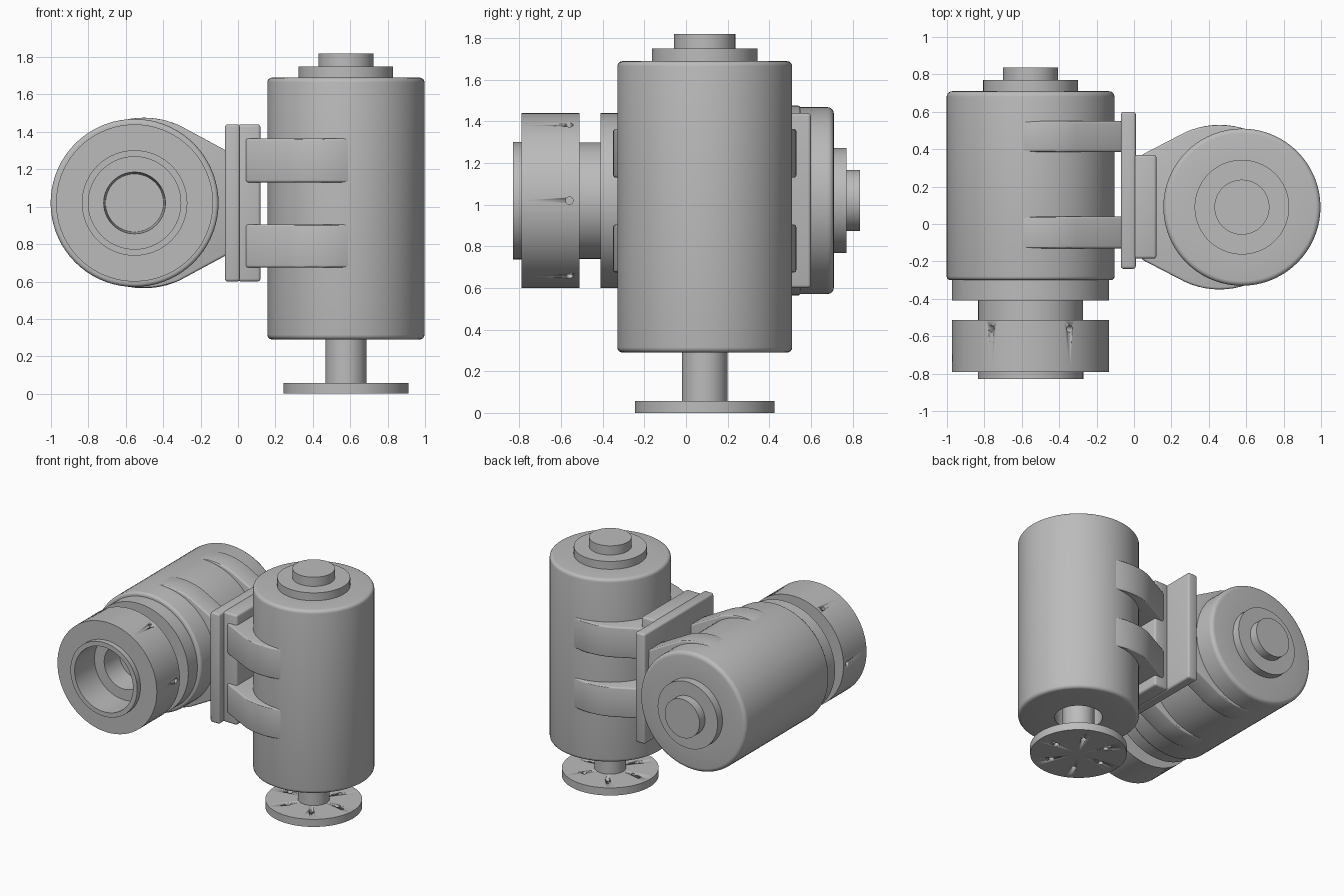
import bpy, bmesh
from math import sin, cos, pi, radians
from mathutils import Matrix, Vector

cube = bpy.data.objects.get("Cube")
if cube:
    bpy.data.objects.remove(cube, do_unlink=True)

grey = bpy.data.materials.new("machined_grey")
grey.use_nodes = True
grey.diffuse_color = (0.5, 0.5, 0.5, 1)
grey.node_tree.nodes["Principled BSDF"].inputs["Base Color"].default_value = (0.5, 0.5, 0.5, 1)

VERTICAL = Matrix.Translation((0.577, 0.09, 0))
# Local z of the horizontal drive runs along +y, local x stays x
HORIZONTAL = Matrix.Translation((-0.553, 0, 1.02)) @ Matrix.Rotation(-pi / 2, 4, "X")


def finish(name, bm, bevel=0):
    bmesh.ops.recalc_face_normals(bm, faces=bm.faces)
    mesh = bpy.data.meshes.new(name)
    bm.to_mesh(mesh)
    bm.free()
    obj = bpy.data.objects.new(name, mesh)
    bpy.context.collection.objects.link(obj)
    mesh.materials.append(grey)
    bpy.ops.object.select_all(action="DESELECT")
    obj.select_set(True)
    bpy.context.view_layer.objects.active = obj
    if bevel:
        mod = obj.modifiers.new("rounded_edges", "BEVEL")
        mod.width, mod.segments, mod.limit_method = bevel, 3, "ANGLE"
        mod.angle_limit = radians(40)
        bpy.ops.object.modifier_apply(modifier=mod.name)
    bpy.ops.object.shade_smooth_by_angle(angle=radians(30))
    return obj


def lathe(name, profile, place, steps=72):
    """Turn (radius, height) points about local z; zero radius closes an end."""
    bm = bmesh.new()
    verts = [bm.verts.new((r, 0, h)) for r, h in profile]
    edges = [bm.edges.new(pair) for pair in zip(verts, verts[1:])]
    bmesh.ops.spin(bm, geom=verts + edges, cent=(0, 0, 0), axis=(0, 0, 1),
                   angle=2 * pi, steps=steps, use_duplicate=False)
    bmesh.ops.remove_doubles(bm, verts=bm.verts, dist=0.0002)
    bm.transform(place)
    return finish(name, bm)


def fillet(radius, height, size, top):
    """Quarter-round corner points, listed bottom to top."""
    angles = [i * pi / 8 for i in range(5)]
    if top:
        return [(radius - size + size * cos(a), height - size + size * sin(a)) for a in angles]
    return [(radius - size + size * sin(a), height + size - size * cos(a)) for a in angles]


def box(name, low, high, bevel):
    low, high = Vector(low), Vector(high)
    bm = bmesh.new()
    bmesh.ops.create_cube(bm, size=1)
    bm.transform(Matrix.Translation((low + high) / 2) @ Matrix.Diagonal((*(high - low), 1)))
    return finish(name, bm, bevel)


def strap(name, centre, radius, foot_x, foot_half, low, high, place):
    """Clamp outline: a circle joined by tangents to a flat foot, extruded along z."""
    bm = bmesh.new()
    points = [(centre + radius * cos(i * pi / 36), radius * sin(i * pi / 36)) for i in range(72)]
    points += [(foot_x, -foot_half), (foot_x, foot_half)]
    for h in (low, high):
        for x, y in points:
            bm.verts.new((x, y, h))
    hull = bmesh.ops.convex_hull(bm, input=bm.verts)
    loose = set(hull["geom_interior"]) | set(hull["geom_unused"])
    bmesh.ops.delete(bm, geom=[v for v in loose if isinstance(v, bmesh.types.BMVert)], context="VERTS")
    bmesh.ops.dissolve_limit(bm, angle_limit=radians(1), verts=bm.verts, edges=bm.edges)
    bm.transform(place)
    return finish(name, bm, 0.012)


def drill(target, cutters):
    """Cut one mesh of several pegs out of the target."""
    bm = bmesh.new()
    for place, radius, depth in cutters:
        bmesh.ops.create_cone(bm, cap_ends=True, segments=16, radius1=radius,
                              radius2=radius, depth=depth, matrix=place)
    pegs = finish("hole_cutter", bm)
    pegs.hide_render = True
    mod = target.modifiers.new("holes", "BOOLEAN")
    mod.operation, mod.object, mod.solver = "DIFFERENCE", pegs, "EXACT"
    bpy.context.view_layer.objects.active = target
    bpy.ops.object.modifier_apply(modifier=mod.name)
    bpy.data.objects.remove(pegs, do_unlink=True)


# Upright drive: housing with stepped cap and an open recess below
lathe("upright_housing",
      [(0, 0.6), (0.165, 0.6), (0.165, 0.29)] + fillet(0.42, 0.29, 0.025, False)
      + fillet(0.42, 1.69, 0.025, True)
      + [(0.253, 1.69), (0.253, 1.75), (0.147, 1.75), (0.147, 1.82), (0, 1.82)], VERTICAL)
lathe("output_shaft", [(0, 0.05), (0.11, 0.05), (0.11, 0.61), (0, 0.61)], VERTICAL)

# Drilled output flange
flange = lathe("output_flange", [(0, 0), (0.335, 0), (0.335, 0.058), (0, 0.058)], VERTICAL)
drill(flange, [(VERTICAL @ Matrix.Rotation(i * pi / 3, 4, "Z") @ Matrix.Translation((0.2, 0, 0.03)),
                0.02, 0.2) for i in range(6)])

# Horizontal drive: housing with the same stepped cap at the back
lathe("horizontal_housing",
      [(0, -0.3)] + fillet(0.449, -0.3, 0.02, False) + fillet(0.449, 0.71, 0.03, True)
      + [(0.253, 0.71), (0.253, 0.77), (0.147, 0.77), (0.147, 0.836), (0, 0.836)], HORIZONTAL)

# Grooved neck and hollow socket at the front
lathe("housing_neck", [(0, -0.41), (0.42, -0.41), (0.42, -0.29), (0, -0.29)], HORIZONTAL)
socket = lathe("front_socket",
               [(0, -0.42), (0.155, -0.42), (0.165, -0.59), (0.247, -0.59), (0.247, -0.83),
                (0.282, -0.83), (0.282, -0.79), (0.42, -0.79), (0.42, -0.512),
                (0.28, -0.512), (0.28, -0.4), (0, -0.4)], HORIZONTAL)
drill(socket, [(HORIZONTAL @ Matrix.Rotation(i * pi / 3, 4, "Z") @ Matrix.Translation((0.41, 0, -0.56))
                @ Matrix.Rotation(pi / 2, 4, "Y"), 0.018, 0.1) for i in range(6)])

# Two mounting plates bolted back to back between the drives
box("wide_mounting_plate", (-0.07, -0.24, 0.6), (0.01, 0.6, 1.44), 0.015)
box("narrow_mounting_plate", (0.0, -0.185, 0.6), (0.12, 0.37, 1.44), 0.015)

# Clamp straps, two on each drive
for label, low, high in (("lower", 0.675, 0.905), ("upper", 1.13, 1.365)):
    strap(label + "_upright_strap", -0.12, 0.44, -0.535, 0.28, low, high, VERTICAL)
for label, low, high in (("front", -0.13, 0.04), ("back", 0.385, 0.55)):
    strap(label + "_horizontal_strap", 0.05, 0.456, 0.49, 0.28, low, high, HORIZONTAL)
